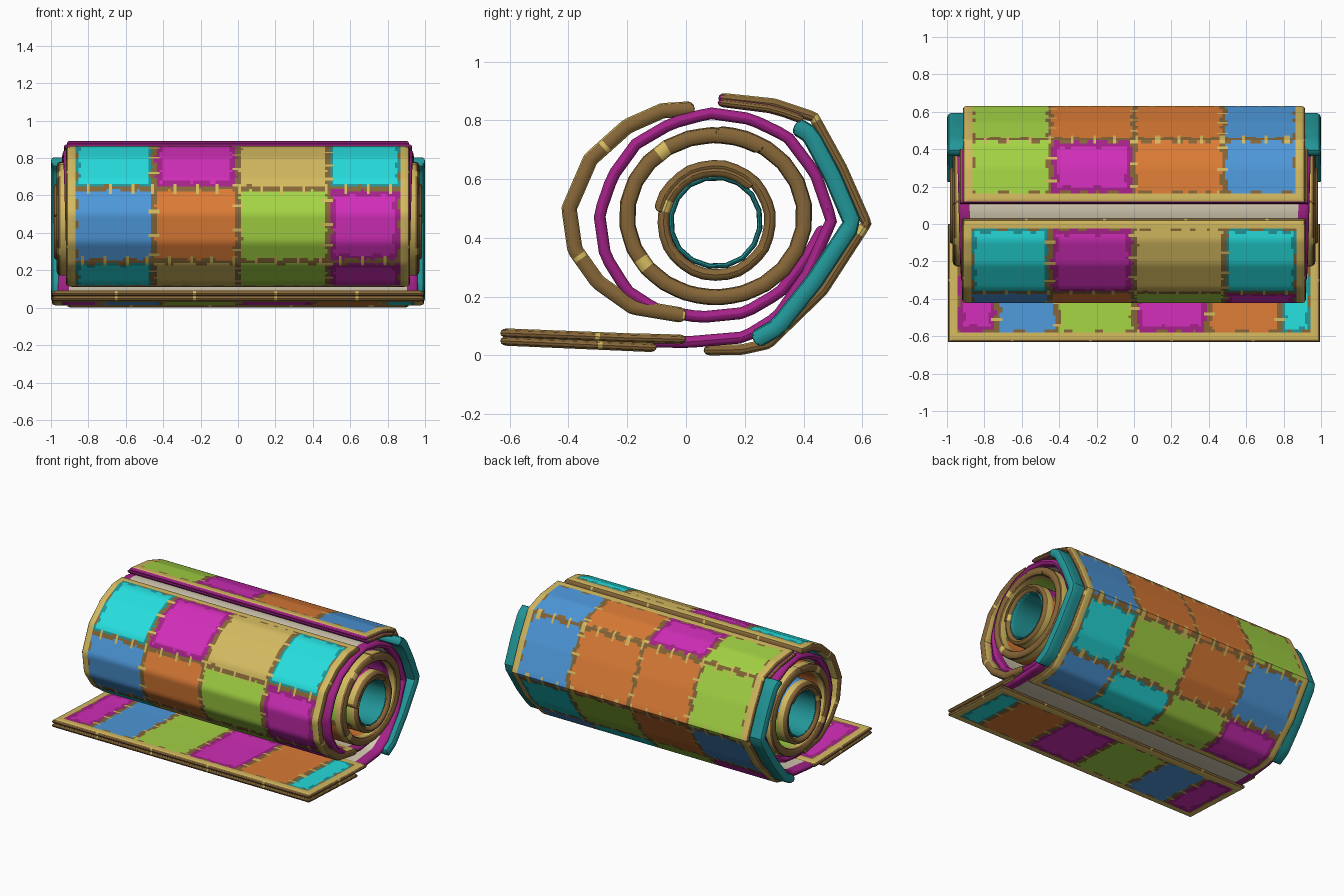
import bpy, bmesh, math
from mathutils import Vector

if "Cube" in bpy.data.objects:
    bpy.data.objects.remove(bpy.data.objects["Cube"])

# ---- flat colours (sRGB 0-255 turned into linear) ----
COLOURS = {
    "tan": (212, 186, 96), "brown": (134, 102, 56), "cyan": (38, 222, 222),
    "magenta": (210, 46, 186), "plum": (164, 34, 136), "green": (164, 212, 68),
    "orange": (220, 124, 54), "blue": (78, 152, 218), "teal": (34, 150, 152),
    "cream": (212, 202, 178),
}
NAMES = list(COLOURS)
MATS = []
for n, c in COLOURS.items():
    m = bpy.data.materials.new(n)
    m.diffuse_color = [((v / 255 + 0.055) / 1.055) ** 2.4 for v in c] + [1]
    m.use_nodes = True
    m.node_tree.nodes["Principled BSDF"].inputs["Base Color"].default_value = m.diffuse_color
    MATS.append(m)

RIM = [0, 0.003, 0.010, 0.022]          # extra loops that round the rim
SHADE = {"magenta": ("plum", 0.034), "cyan": ("teal", 0.022)}   # patch outlines


def spacing(length, cell):
    inner = length - 2 * RIM[-1]
    n = max(2, round(inner / cell))
    mid = [RIM[-1] + inner * i / n for i in range(1, n)]
    return RIM + mid + [length - r for r in reversed(RIM)]


class Path:
    """Side outline (y, z) sampled by arc length."""
    def __init__(self, pts):
        self.p = [Vector(q) for q in pts]
        self.s = [0]
        for a, b in zip(self.p, self.p[1:]):
            self.s.append(self.s[-1] + (b - a).length)
        self.length = self.s[-1]

    def at(self, t):
        t = min(max(t, 0), self.length)
        for i in range(len(self.p) - 1):
            if t <= self.s[i + 1] + 1e-9:
                break
        return self.p[i].lerp(self.p[i + 1], (t - self.s[i]) / (self.s[i + 1] - self.s[i]))

    def normal(self, t):
        d = (self.at(t + 0.015) - self.at(t - 0.015)).normalized()
        return Vector((-d.y, d.x))


def panel(name, pts, half_x, thick, rows, row_cuts=(), col_cuts=(), cell=0.015,
          edge="brown", border="tan", width=0.045, start_edge=None, taper=1.0, rim=0.012):
    """Padded cloth strip swept along a side outline, coloured as patchwork."""
    path = Path(pts)
    L, W = path.length, 2 * half_x
    ss, xs = spacing(L, cell), spacing(W, cell)
    rcut = [f * L for f in row_cuts]
    ccut = [c + half_x for c in col_cuts]

    def wave(t, k=0):                   # uneven scallops
        return abs(0.7 * math.sin(t * 21 + k) + 0.3 * math.sin(t * 53 + 2 * k))

    def colour(u, s):
        d = min(u, W - u, s, L - s)
        along = s if d in (u, W - u) else u
        if start_edge and s < 0.012:
            return start_edge
        if d < rim:
            return "tan" if edge == "brown" and (along + 0.1) % 0.43 < 0.016 else edge
        if d < width:
            return border
        if edge == "brown" and d < width + 0.006 + 0.016 * wave(along):
            return "brown"
        near, along_seam = d - width, along
        # seams with scalloped edges and stitches
        for cuts, a, b in ((rcut, s, u), (ccut, u, s)):
            for k, c in enumerate(cuts):
                dist = abs(a - c)
                if dist < 0.03 and (b + 0.03 * k) % 0.115 < 0.016:
                    return "tan"
                if dist < 0.006 + 0.017 * wave(b, k + (a > c)):
                    return "brown"
                if dist < near:
                    near, along_seam = dist, b
        patch = rows[sum(s > c for c in rcut)][sum(u > c for c in ccut)]
        if patch in SHADE and near < SHADE[patch][1] + 0.014 * wave(along_seam, 2):
            return SHADE[patch][0]
        return patch

    bm = bmesh.new()
    frames = [(path.at(s), path.normal(s)) for s in ss]
    for side in (1, -1):
        grid = []
        for s, (p, n) in zip(ss, frames):
            line = []
            k = 1 + (taper - 1) * s / L
            for u in xs:
                d = min(u, W - u, s, L - s) / RIM[-1]
                h = side * thick / 2 * math.sqrt(max(0, 1 - (1 - min(d, 1)) ** 2))
                line.append(bm.verts.new(((u - half_x) * k, p.x + n.x * h, p.y + n.y * h)))
            grid.append(line)
        for i in range(len(ss) - 1):
            for j in range(len(xs) - 1):
                f = bm.faces.new((grid[i][j], grid[i][j + 1], grid[i + 1][j + 1], grid[i + 1][j]))
                f.material_index = NAMES.index(
                    colour((xs[j] + xs[j + 1]) / 2, (ss[i] + ss[i + 1]) / 2))
    bmesh.ops.remove_doubles(bm, verts=bm.verts, dist=0.0004)
    bmesh.ops.recalc_face_normals(bm, faces=bm.faces)
    me = bpy.data.meshes.new(name)
    bm.to_mesh(me)
    bm.free()
    for m in MATS:
        me.materials.append(m)
    me.shade_smooth()
    me.set_sharp_from_angle(angle=math.radians(30))
    ob = bpy.data.objects.new(name, me)
    bpy.context.collection.objects.link(ob)
    return ob


def spiral(cy, cz, r0, r1, turns, sides, start=90, squash=1.0):
    n = round(sides * turns)
    out = []
    for i in range(n + 1):
        a = math.radians(start) - 2 * math.pi * i / sides
        r = r0 + (r1 - r0) * i / n
        out.append((cy + r * math.cos(a), cz + r * squash * math.sin(a)))
    return out


COLS = (-0.45, 0.0, 0.48)

# ---- rolled lining sheet: flat under the mat, then once round and inwards ----
panel("lining_sheet",
      [(-0.6, .063), (0, .045), (0.2, .062), (0.31, .13), (0.415, .28), (0.495, .46),
       (0.44, .62), (0.345, .745), (0.22, .805), (0.08, .825), (-0.05, .79), (-0.17, .72),
       (-0.25, .61), (-0.295, .48), (-0.275, .34), (-0.2, .22), (-0.1, .155), (0.05, .13),
       (0.2, .145), (0.32, .215), (0.41, .33), (0.47, .44)],
      0.985, 0.04, [["cream"]], cell=0.04, edge="plum", border="plum", width=0.06,
      taper=0.91)

# ---- back padding and the small flap lining ----
panel("back_padding", [(0.37, .785), (0.423, .752), (0.499, .61), (0.567, .45), (0.435, .25),
                       (0.31, .095), (0.23, .05)],
      1.0, 0.062, [["teal"]], cell=0.03, edge="teal", border="teal")
panel("flap_lining", [(0.108, .862), (0.3, .838), (0.40, .802)],
      0.93, 0.03, [["plum"]], cell=0.05, edge="brown", border="plum",
      start_edge="plum")

# ---- outer quilted covers ----
panel("front_cover",
      [(0.03, .84), (-0.08, .833), (-0.2, .78), (-0.325, .668), (-0.398, .5), (-0.378, .36),
       (-0.3, .25), (-0.18, .165), (0.0, .135)], 0.92, 0.052,
      [["cyan", "magenta", "tan", "cyan"],
       ["blue", "orange", "green", "magenta"],
       ["cyan", "tan", "green", "magenta"]], (0.38, 0.71), COLS)
panel("back_cover",
      [(0.11, .877), (0.3, .857), (0.435, .812), (0.53, .64), (0.614, .45), (0.465, .22),
       (0.28, .04), (0.19, .02), (0.06, .018)], 0.915, 0.036,
      [["green", "magenta", "orange", "blue"],
       ["green", "orange", "orange", "blue"],
       ["blue", "orange", "green", "cyan"],
       ["magenta", "green", "cyan", "blue"]], (0.23, 0.51, 0.76), COLS,
      start_edge="plum")

# ---- flat mat, quilted above and below ----
MAT = [["magenta", "blue", "green", "magenta", "orange", "cyan"]]
MAT_COLS = (-0.73, -0.41, 0, 0.4, 0.78)
panel("mat_top", [(-0.632, .077), (-0.2, .06), (0.0, .055)], 0.995, 0.032,
      MAT, (), MAT_COLS)
panel("mat_bottom", [(-0.632, .05), (-0.1, .027)], 0.995, 0.032, MAT, (), MAT_COLS)

# ---- inner coils ----
ROLL = [["blue", "orange", "green", "magenta"], ["green", "magenta", "cyan", "orange"],
        ["orange", "cyan", "blue", "green"]]
panel("middle_coil", spiral(0.1, .475, .305, .300, 1.1, 22, squash=0.92), 0.97, 0.055,
      ROLL, (0.33, 0.66), COLS, cell=0.04, rim=0.022)
panel("inner_coil", spiral(0.1, .455, .196, .172, 1.35, 20, start=170), 0.985, 0.04,
      ROLL, (0.33, 0.66), COLS, cell=0.04, rim=0.022)
panel("core_lining", spiral(0.1, .455, .155, .153, 1.05, 20), 0.97, 0.018,
      [["teal"]], cell=0.06, edge="teal", border="teal")
